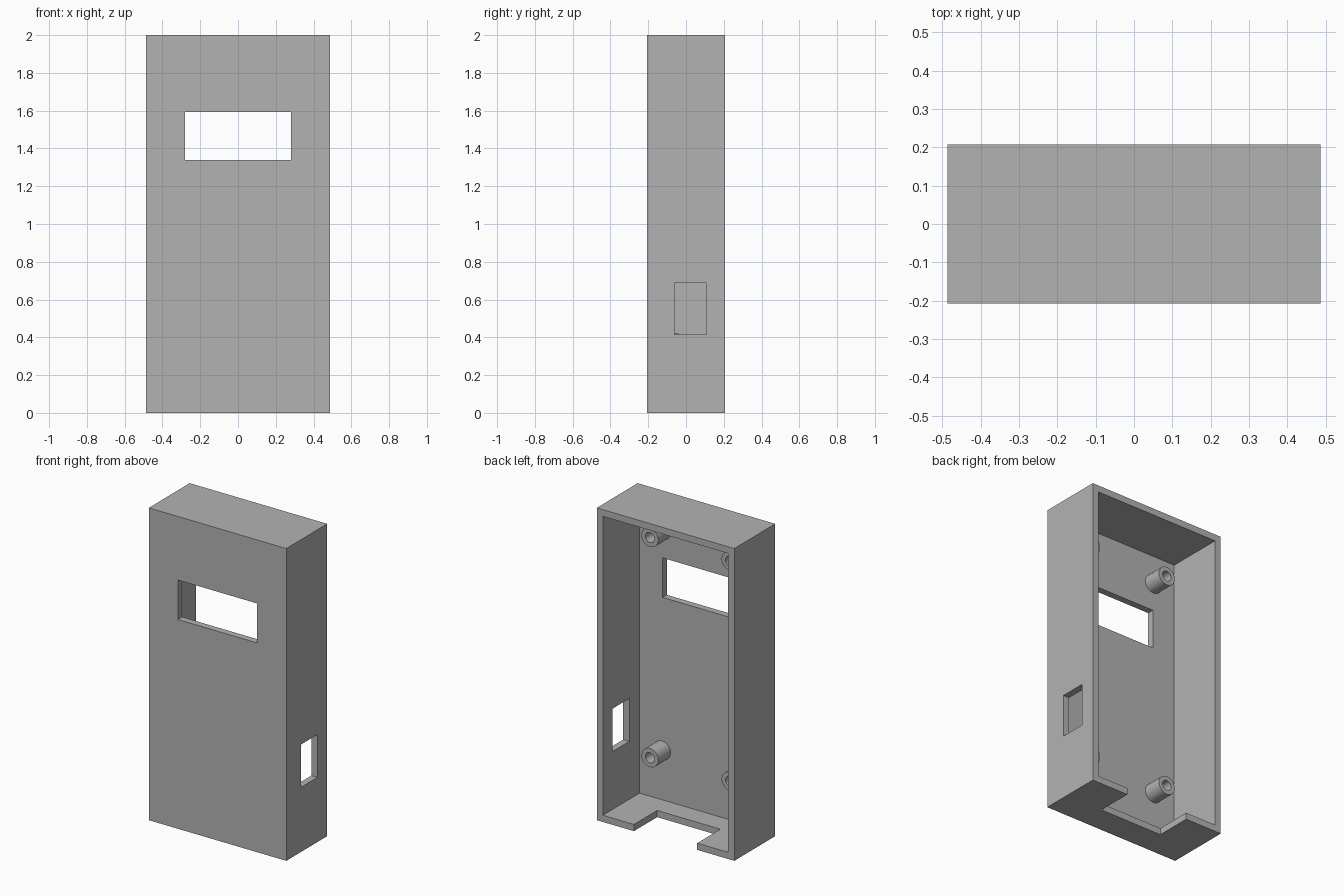
import bpy, bmesh, math
from mathutils import Vector, Matrix

cube = bpy.data.objects.get("Cube")
if cube:
    bpy.data.objects.remove(cube, do_unlink=True)

W, D, H = 0.974, 0.414, 2.0      # outer size
T = 0.043                        # wall thickness
X, Y = W / 2, D / 2

GREY = (0.45, 0.45, 0.45, 1.0)
grey = bpy.data.materials.new("plain grey")
grey.use_nodes = True
grey.diffuse_color = GREY
grey.node_tree.nodes["Principled BSDF"].inputs["Base Color"].default_value = GREY


def add_object(name, bm):
    bmesh.ops.recalc_face_normals(bm, faces=bm.faces)
    mesh = bpy.data.meshes.new(name)
    bm.to_mesh(mesh)
    bm.free()
    mesh.materials.append(grey)
    obj = bpy.data.objects.new(name, mesh)
    bpy.context.scene.collection.objects.link(obj)
    return obj


def box(name, low, high):
    low, high = Vector(low), Vector(high)
    bm = bmesh.new()
    bmesh.ops.create_cube(bm, size=1, matrix=Matrix.Translation((low + high) / 2)
                          @ Matrix.Diagonal((high - low).to_4d()))
    return add_object(name, bm)


def activate(obj):
    bpy.ops.object.select_all(action='DESELECT')
    obj.select_set(True)
    bpy.context.view_layer.objects.active = obj


def cut(obj, low, high):
    cutter = box("cutter", low, high)
    cutter.hide_render = True
    mod = obj.modifiers.new("cut", 'BOOLEAN')
    mod.operation = 'DIFFERENCE'
    mod.solver = 'EXACT'
    mod.object = cutter
    activate(obj)
    bpy.ops.object.modifier_apply(modifier=mod.name)
    bpy.data.objects.remove(cutter, do_unlink=True)


# Case: a tray that is open at the back
case = box("case", (-X, -Y, 0), (X, Y, H))
cut(case, (-X + T, -Y + T, T), (X - T, Y + 0.1, H - T))
# Screen window in the front wall
cut(case, (-0.281, -Y - 0.1, 1.34), (0.281, -Y + 0.1, 1.593))
# Port in the side wall
cut(case, (X - 0.1, -0.06, 0.414), (X + 0.1, 0.108, 0.688))
# Cable notch in the bottom wall
cut(case, (-0.224, -0.028, -0.1), (0.224, Y + 0.1, 0.1))


# Standoffs: hollow posts on the inside of the front wall
def standoff(name, x, z, outer=0.06, bore=0.032):
    base, tip = -Y + T - 0.006, -0.04
    bm = bmesh.new()
    profile = [(outer, base), (outer, tip), (bore, tip), (bore, base)]
    verts = [bm.verts.new((x + r, y, z)) for r, y in profile]
    edges = [bm.edges.new((verts[i - 1], verts[i])) for i in range(4)]
    bmesh.ops.spin(bm, geom=verts + edges, cent=(x, 0, z), axis=(0, 1, 0),
                   angle=math.tau, steps=32, use_merge=True)
    bmesh.ops.remove_doubles(bm, verts=bm.verts, dist=0.0005)
    activate(add_object(name, bm))
    bpy.ops.object.shade_smooth_by_angle(angle=math.radians(30))


for level, z in (("lower", 0.36), ("upper", 1.77)):
    for side, x in (("left", 0.284), ("right", -0.284)):
        standoff(f"{level}_{side}_standoff", x, z)
